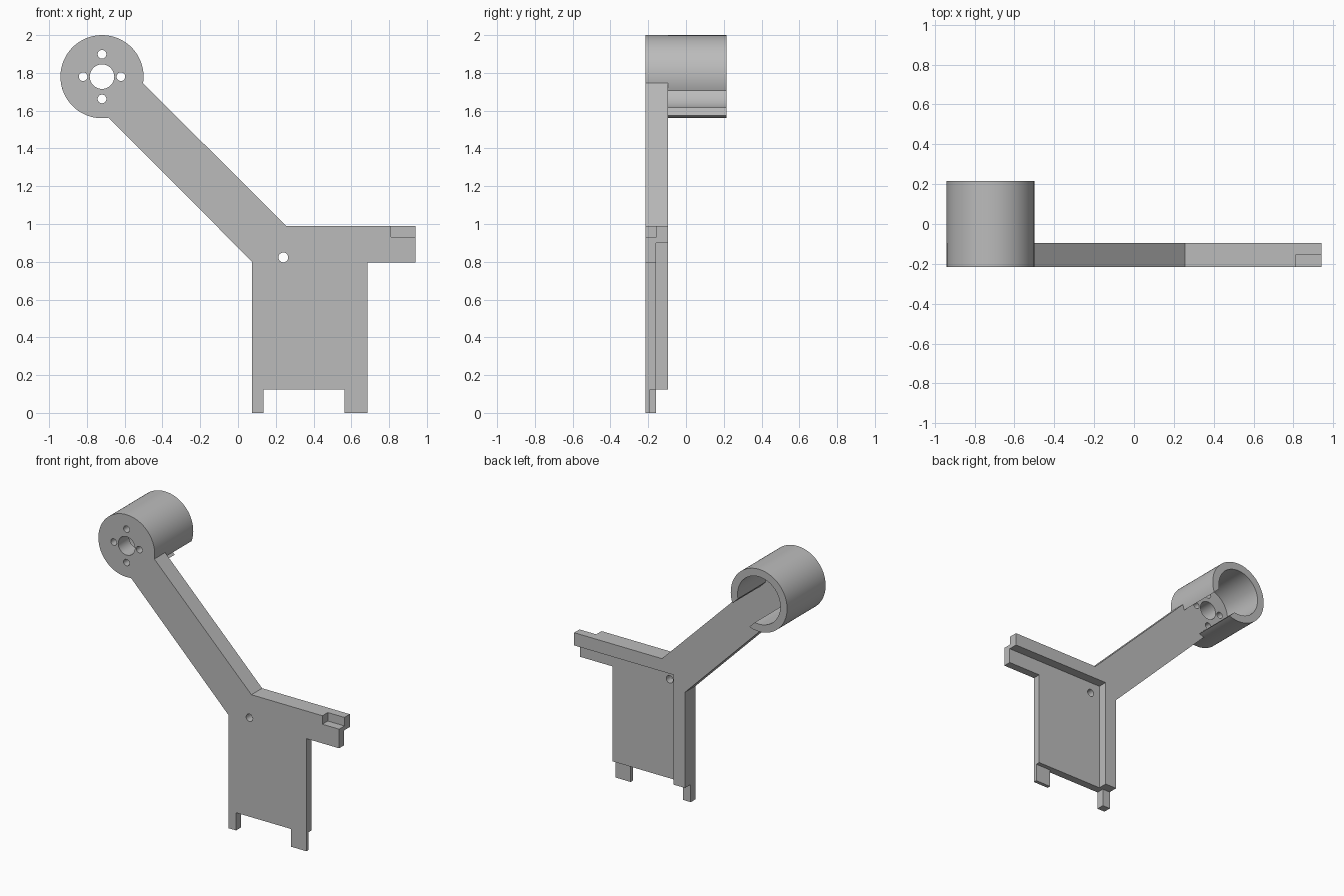
import bpy, bmesh
from math import sin, cos, asin, radians, degrees

cube = bpy.data.objects.get("Cube")
if cube:
    bpy.data.objects.remove(cube, do_unlink=True)

grey = bpy.data.materials.new("plain grey")
grey.use_nodes = True
colour = (0.5, 0.5, 0.5, 1)
grey.diffuse_color = colour
grey.node_tree.nodes["Principled BSDF"].inputs["Base Color"].default_value = colour

FRONT, STEP, INNER, BACK = -0.215, -0.16, -0.095, 0.215   # depth levels
CX, CZ, R, BORE = -0.72, 1.78, 0.22, 0.167                # motor cup


def arc(r, a0, a1, n=96, cx=CX, cz=CZ):
    """Points (x, z) on an arc, angles in degrees."""
    return [(cx + r * cos(radians(a0 + (a1 - a0) * i / n)),
             cz + r * sin(radians(a0 + (a1 - a0) * i / n))) for i in range(n + 1)]


def prism(name, outline, y0, y1):
    """Extrude an (x, z) outline along y."""
    bm = bmesh.new()
    face = bm.faces.new([bm.verts.new((x, y0, z)) for x, z in outline])
    ext = bmesh.ops.extrude_face_region(bm, geom=[face])
    moved = [v for v in ext["geom"] if isinstance(v, bmesh.types.BMVert)]
    bmesh.ops.translate(bm, verts=moved, vec=(0, y1 - y0, 0))
    bmesh.ops.recalc_face_normals(bm, faces=bm.faces)
    mesh = bpy.data.meshes.new(name)
    bm.to_mesh(mesh)
    bm.free()
    mesh.materials.append(grey)
    obj = bpy.data.objects.new(name, mesh)
    bpy.context.collection.objects.link(obj)
    return obj


def box(name, x0, x1, z0, z1, y0, y1):
    return prism(name, [(x0, z0), (x1, z0), (x1, z1), (x0, z1)], y0, y1)


def cut(obj, cutter):
    """Subtract the cutter and remove it."""
    mod = obj.modifiers.new("cut", "BOOLEAN")
    mod.operation, mod.solver, mod.object = "DIFFERENCE", "EXACT", cutter
    bpy.context.view_layer.objects.active = obj
    bpy.ops.object.modifier_apply(modifier=mod.name)
    bpy.data.objects.remove(cutter, do_unlink=True)


def drill(obj, x, z, r):
    cut(obj, prism("drill", arc(r, 0, 350, 35, x, z), FRONT - 0.1, INNER + 0.1))


# Full-depth frame: side rail, top bar, slanted arm and cup floor
arm = degrees(asin(0.129 / R))
frame = prism("arm_frame",
              [(0.075, 0.125), (0.165, 0.125), (0.165, 0.9), (0.94, 0.9),
               (0.94, 0.99), (0.255, 0.99)]
              + arc(R, -45 + arm, 315 - arm) + [(0.075, 0.8)],
              FRONT, INNER)

# Notch at the end of the top bar
cut(frame, box("notch", 0.81, 1.0, 0.93, 1.1, FRONT - 0.1, -0.155))

# Shaft hole and four screw holes in the cup floor
drill(frame, CX, CZ, 0.065)
for dx, dz in ((0.1, 0), (-0.1, 0), (0, 0.118), (0, -0.118)):
    drill(frame, CX + dx, CZ + dz, 0.023)

# Cup wall with a parallel slot facing the arm
outer, inner = (degrees(asin(0.093 / r)) for r in (R, BORE))
wall = prism("cup_wall",
             arc(R, -45 + outer, 315 - outer) + arc(BORE, 315 - inner, -45 + inner),
             INNER, BACK)

# Thin panel with a screw hole
panel = prism("thin_panel",
              [(0.165, 0.125), (0.685, 0.125), (0.685, 0.795), (0.94, 0.795),
               (0.94, 0.9), (0.165, 0.9)], FRONT, STEP)
drill(panel, 0.24, 0.823, 0.026)

# Feet
box("narrow_foot", 0.075, 0.135, 0, 0.125, FRONT, STEP)
box("wide_foot", 0.565, 0.685, 0, 0.125, FRONT, -0.19)

# Smooth round walls, keep edges sharp
bpy.ops.object.select_all(action="DESELECT")
for obj in (frame, wall, panel):
    obj.select_set(True)
bpy.context.view_layer.objects.active = frame
bpy.ops.object.shade_smooth_by_angle(angle=radians(25))
